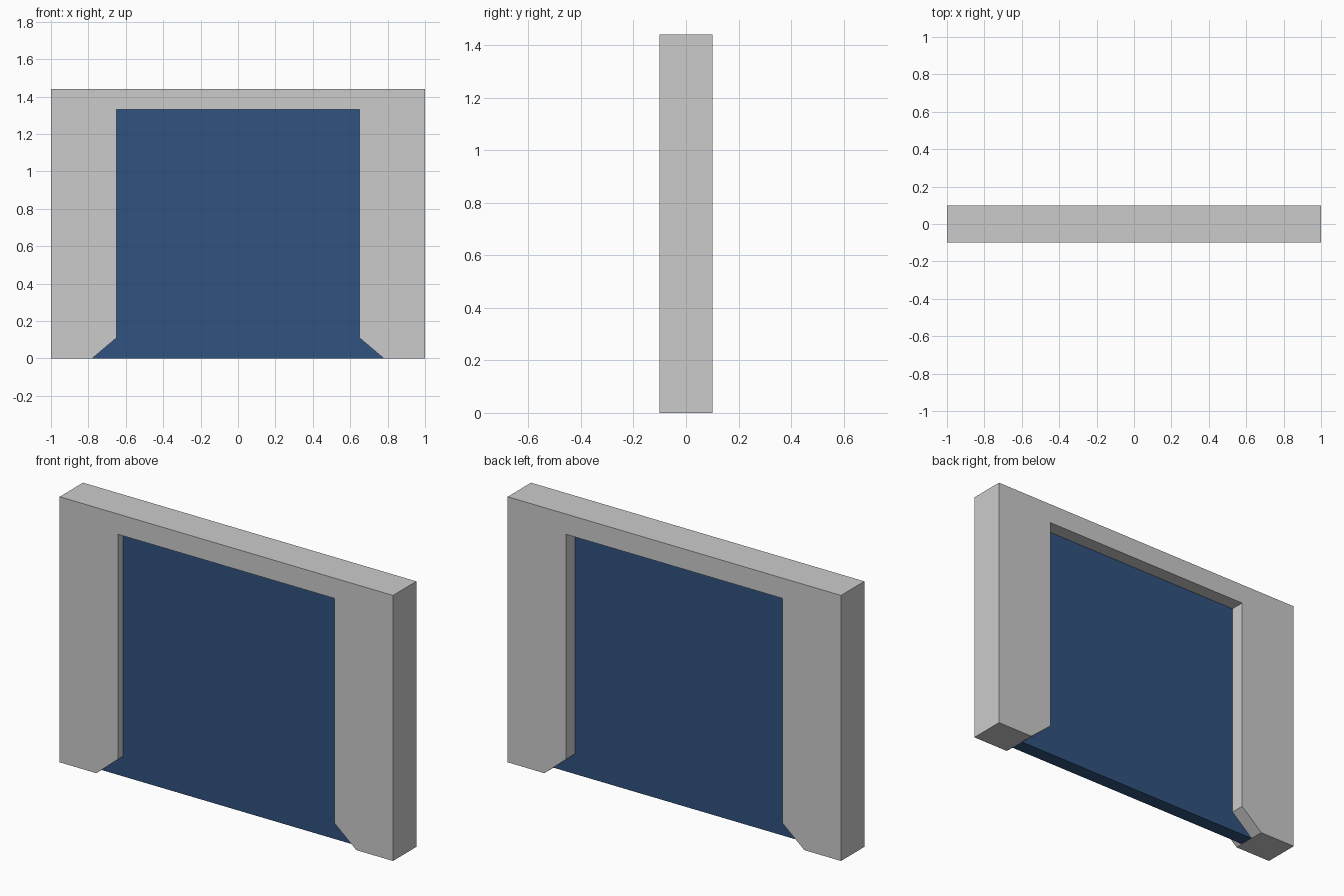
import bpy
import bmesh

if "Cube" in bpy.data.objects:
    bpy.data.objects.remove(bpy.data.objects["Cube"])


def prism(name, half, y0, y1, color=None):
    """Mirror a half outline (x, z) across x = 0 and extrude it along y."""
    outline = half + [(-x, z) for x, z in reversed(half)]
    bm = bmesh.new()
    face = bm.faces.new([bm.verts.new((x, y0, z)) for x, z in outline])
    ext = bmesh.ops.extrude_face_region(bm, geom=[face])
    moved = [v for v in ext["geom"] if isinstance(v, bmesh.types.BMVert)]
    bmesh.ops.translate(bm, verts=moved, vec=(0, y1 - y0, 0))
    bmesh.ops.recalc_face_normals(bm, faces=bm.faces)
    mesh = bpy.data.meshes.new(name)
    bm.to_mesh(mesh)
    bm.free()
    obj = bpy.data.objects.new(name, mesh)
    bpy.context.collection.objects.link(obj)
    if color:
        mat = bpy.data.materials.new(name + "_blue")
        mat.diffuse_color = color
        mat.use_nodes = True
        mat.node_tree.nodes["Principled BSDF"].inputs["Base Color"].default_value = mat.diffuse_color
        mesh.materials.append(mat)
    return obj


# Half outline of the doorway, flared at the foot
opening = [(0.78, 0), (0.65, 0.11), (0.65, 1.33)]

# Surrounding frame: outer rectangle with the doorway cut out of the foot
prism("door_frame", [(1, 1.44), (1, 0)] + opening, -0.1, 0.1)

# Recessed door panel filling the doorway
prism("door_panel", opening, -0.055, 0.022, (0.03, 0.085, 0.21, 1))
